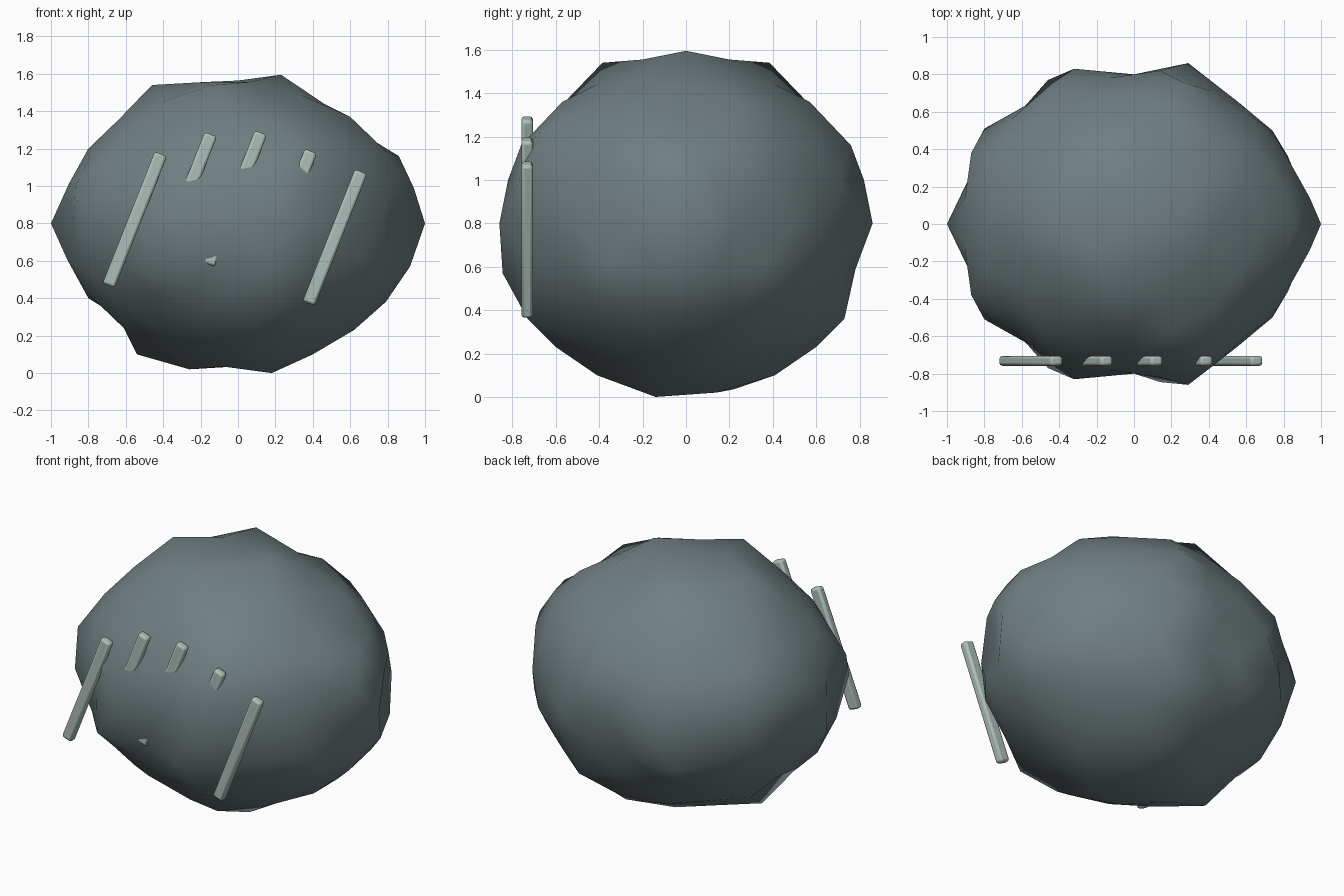
import bpy, math
from mathutils import Vector

if "Cube" in bpy.data.objects:
    bpy.data.objects.remove(bpy.data.objects["Cube"])

SIZE = Vector((1.0, 0.86, 0.8))      # half sizes of the boulder


def material(name, rgb):
    m = bpy.data.materials.new(name)
    m.diffuse_color = (*rgb, 1)
    m.use_nodes = True
    m.node_tree.nodes["Principled BSDF"].inputs["Base Color"].default_value = m.diffuse_color
    return m


stone = material("stone", (0.16, 0.21, 0.22))
pale = material("pale_stone", (0.42, 0.52, 0.48))

# Boulder: coarse icosphere squashed to size, then chipped
bpy.ops.mesh.primitive_ico_sphere_add(subdivisions=3, radius=1)
rock = bpy.context.object
rock.name = "boulder"
verts = rock.data.vertices
dirs = [v.co.normalized() for v in verts]
for v, d in zip(verts, dirs):
    v.co = Vector((d.x * SIZE.x, d.y * SIZE.y, d.z * SIZE.z)) * 0.955


def place(p):
    """Move the vertex lying in this direction to p."""
    d = Vector((p.x / SIZE.x, p.y / SIZE.y, p.z / SIZE.z)).normalized()
    verts[max(range(len(dirs)), key=lambda k: dirs[k].dot(d))].co = p


# Knobs and dents, relative to the centre, mirrored across y
knobs = [
    # middle line, upper and lower
    (.23, 0, .795), (.46, 0, .64), (.68, 0, .47), (.86, 0, .36), (1, 0, 0),
    (-.46, 0, .74), (-.8, 0, .4), (-1, 0, 0), (-.8, 0, -.4), (-.54, 0, -.7),
    (-.26, 0, -.78), (.4, 0, -.7), (.79, 0, -.42), (-.64, 0, -.5),
    # crown and underside
    (.06, .2, .755), (-.2, .14, .755), (-.14, .385, .74), (.6, .22, .57),
    (.2, .57, .56), (.15, .41, .64), (.18, .14, -.8), (-.08, .22, -.765),
    (.14, .41, -.7), (.08, .6, -.57), (.62, .12, -.57), (-.61, .22, -.56),
    # waist
    (.29, .86, 0), (0, .8, 0), (-.32, .83, 0), (.56, .65, 0), (.74, .5, 0),
    (.84, .25, 0), (-.55, .65, 0), (-.8, .51, 0), (-.88, .25, 0),
    # sides
    (.94, .14, .19), (.92, .13, -.23), (.26, .76, .36), (.14, .82, .2),
    (.25, .73, -.44), (-.46, .77, -.22), (-.87, .38, .2), (-.44, .75, .2),
]
for x, y, z in knobs:
    for s in ((1, -1) if y else (1,)):
        place(Vector((x, s * y, z)))
# Chips on one side only
for p in ((.18, .14, -.78), (.42, -.76, .22), (.44, -.65, .43)):
    place(Vector(p))
for y in (.76, -.75):
    place(Vector((-.13, y, -.205)))
place(Vector((.14, -.845, -.23)))
rock.location.z = 0.8
bpy.ops.object.shade_smooth()
rock.data.materials.append(stone)

# Slanted bars set in the front face
for n, z in enumerate((.82, .925, .933, .835, .725)):
    bpy.ops.mesh.primitive_cube_add(
        size=1, location=(-.552 + .2675 * n, -.732, z),
        rotation=(0, math.atan2(.27, .68), 0))
    bar = bpy.context.object
    bar.name = f"front_bar_{n + 1}"
    bar.scale = (.07, .052, .757)
    bpy.ops.object.transform_apply(location=False, rotation=False, scale=True)
    bev = bar.modifiers.new("bevel", 'BEVEL')
    bev.width = .014
    bev.segments = 2
    bpy.ops.object.shade_smooth_by_angle(angle=math.radians(40))
    bar.data.materials.append(pale)
